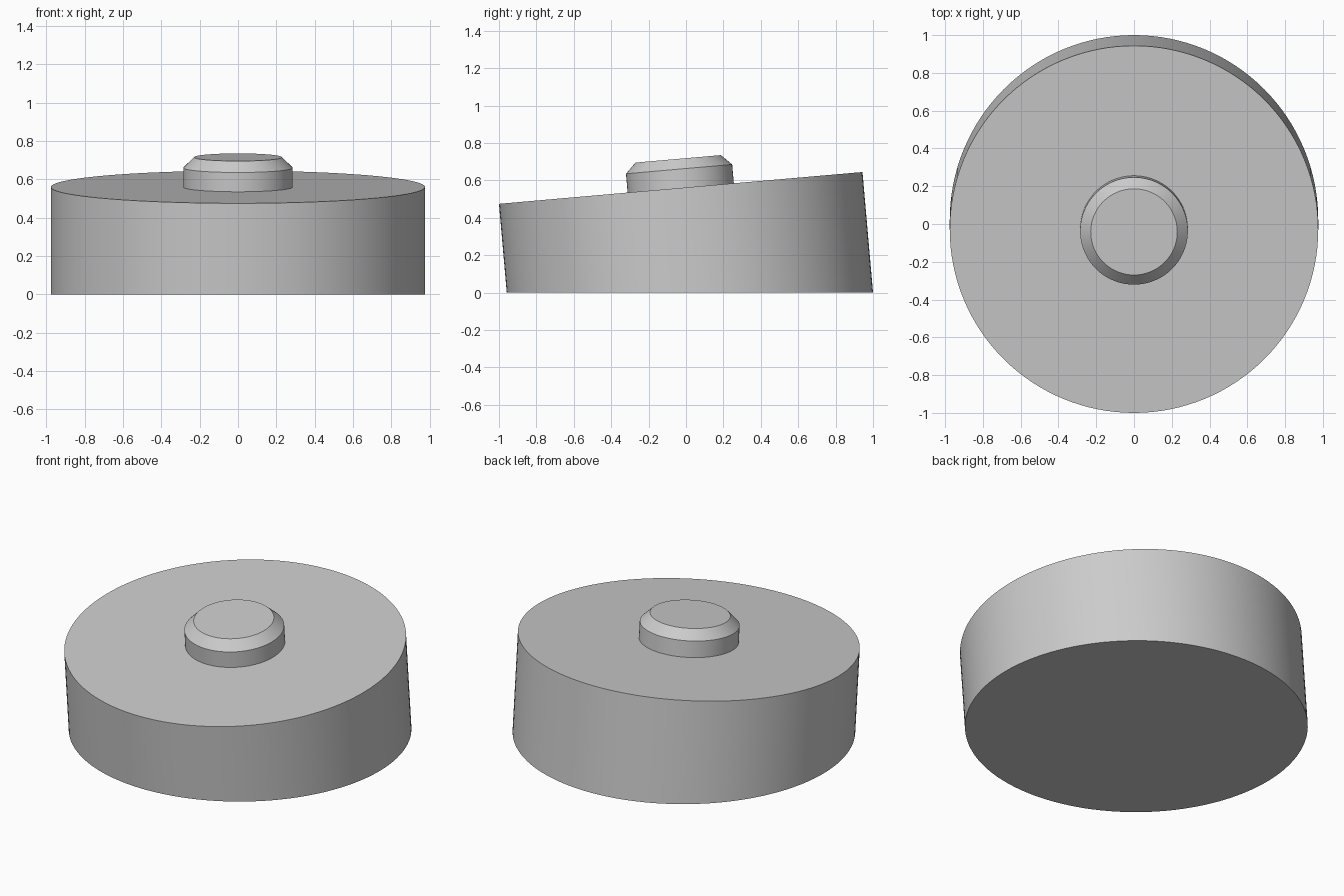
import bpy, bmesh, math
from mathutils import Matrix

cube = bpy.data.objects.get("Cube")
if cube:
    bpy.data.objects.remove(cube, do_unlink=True)

SEGMENTS = 128
# Shared axis leaning towards the front, starting on the ground
LEAN = Matrix.Translation((0, 0.0208, 0)) @ Matrix.Rotation(math.radians(5), 4, "X")

grey = bpy.data.materials.new("plain grey")
grey.use_nodes = True
colour = (0.6, 0.6, 0.6, 1)
grey.diffuse_color = colour
grey.node_tree.nodes["Principled BSDF"].inputs["Base Color"].default_value = colour


def turned_part(name, profile, cut_at_ground=False):
    """Lathe a (radius, height) profile with capped ends around the leaning axis."""
    bm = bmesh.new()
    rings = []
    for radius, height in profile:
        ring = bmesh.ops.create_circle(bm, segments=SEGMENTS, radius=radius,
                                       matrix=Matrix.Translation((0, 0, height)))
        rings.append(ring["verts"])
    for low, high in zip(rings, rings[1:]):
        for i in range(SEGMENTS):
            j = (i + 1) % SEGMENTS
            bm.faces.new((low[i], low[j], high[j], high[i]))
    bm.faces.new(rings[0])
    bm.faces.new(rings[-1])
    bm.transform(LEAN)
    if cut_at_ground:
        cut = bmesh.ops.bisect_plane(bm, geom=bm.verts[:] + bm.edges[:] + bm.faces[:],
                                     plane_co=(0, 0, 0), plane_no=(0, 0, 1), clear_inner=True)
        rim = [e for e in cut["geom_cut"] if isinstance(e, bmesh.types.BMEdge)]
        bmesh.ops.contextual_create(bm, geom=rim)
    bmesh.ops.recalc_face_normals(bm, faces=bm.faces[:])
    mesh = bpy.data.meshes.new(name)
    bm.to_mesh(mesh)
    bm.free()
    mesh.materials.append(grey)
    part = bpy.data.objects.new(name, mesh)
    bpy.context.collection.objects.link(part)
    bpy.ops.object.select_all(action="DESELECT")
    part.select_set(True)
    bpy.context.view_layer.objects.active = part
    bpy.ops.object.shade_smooth_by_angle(angle=math.radians(30))
    return part


# Wide drum, trimmed level at the ground
turned_part("drum_body", [(0.9755, -0.2), (0.9755, 0.562)], cut_at_ground=True)

# Central button with a chamfered rim
turned_part("top_button", [(0.285, 0.55), (0.285, 0.663), (0.229, 0.718)])
